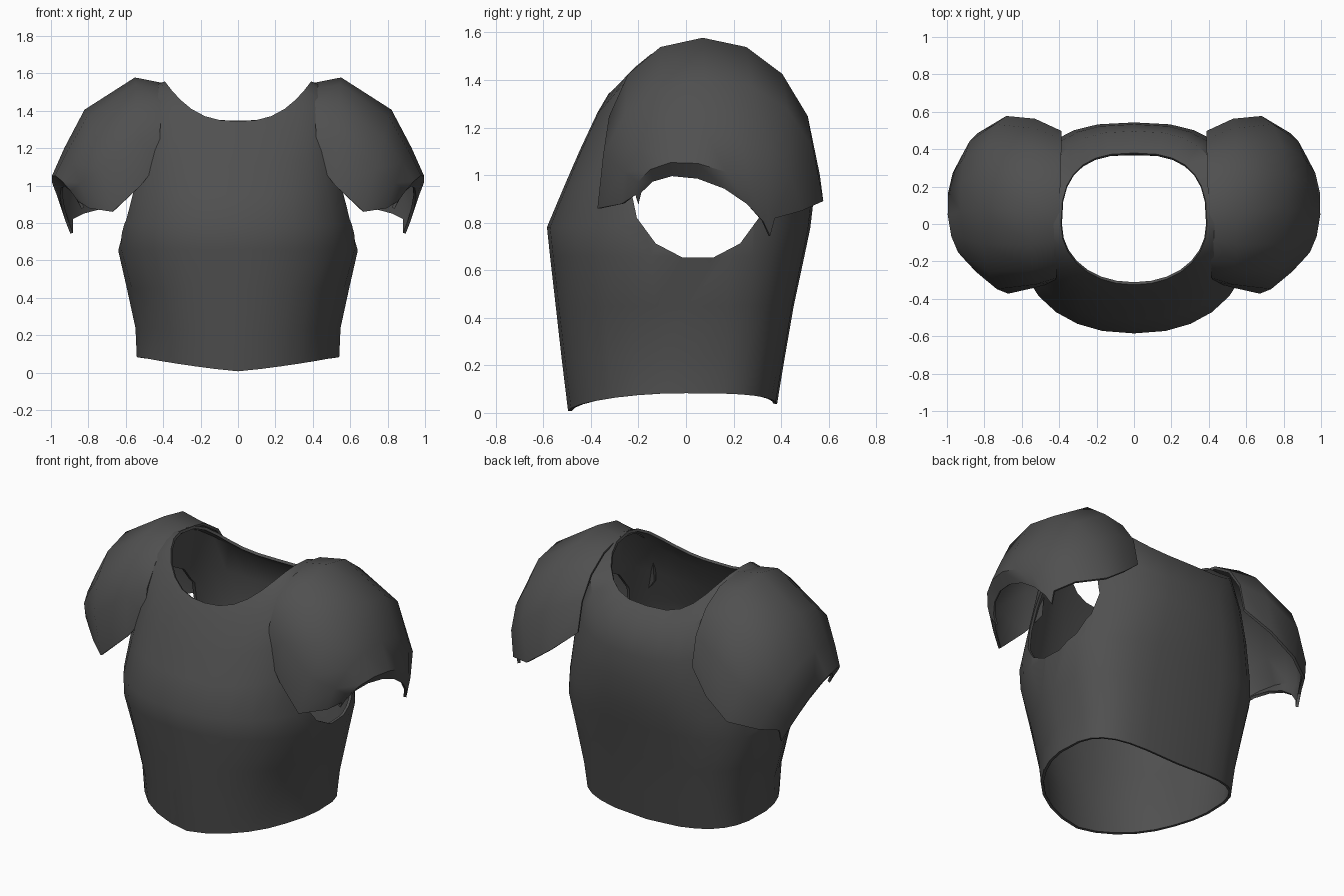
import bpy, bmesh, math
from mathutils import Vector

if "Cube" in bpy.data.objects:
    bpy.data.objects.remove(bpy.data.objects["Cube"])

dark = bpy.data.materials.new("dark grey armour")
dark.diffuse_color = (0.08, 0.08, 0.08, 1)
dark.use_nodes = True
dark.node_tree.nodes["Principled BSDF"].inputs["Base Color"].default_value = dark.diffuse_color


def grid_object(name, rows, closed):
    """Skin a list of point rows with quads."""
    bm = bmesh.new()
    vs = [[bm.verts.new(p) for p in row] for row in rows]
    n = len(rows[0])
    for a, b in zip(vs, vs[1:]):
        for i in range(n if closed else n - 1):
            j = (i + 1) % n
            bm.faces.new((a[i], a[j], b[j], b[i]))
    bmesh.ops.recalc_face_normals(bm, faces=bm.faces)
    me = bpy.data.meshes.new(name)
    bm.to_mesh(me)
    bm.free()
    me.materials.append(dark)
    ob = bpy.data.objects.new(name, me)
    bpy.context.collection.objects.link(ob)
    return ob


def thicken(ob):
    m = ob.modifiers.new("thickness", 'SOLIDIFY')
    m.thickness = 0.016
    m.offset = 0


def finish(ob, angle):
    """Apply all modifiers and smooth the surface."""
    bpy.ops.object.select_all(action='DESELECT')
    bpy.context.view_layer.objects.active = ob
    ob.select_set(True)
    for m in list(ob.modifiers):
        bpy.ops.object.modifier_apply(modifier=m.name)
    bpy.ops.object.shade_smooth_by_angle(angle=math.radians(angle))


def power(v, e):
    return math.copysign(abs(v) ** e, v)


# Torso shell: height, half width, front y, back y, side lift, front and back squareness, flank pinch
sections = [
    (0.008, 0.535, -0.488, 0.375, 0.075, 1.00, 0.60, 0.02),
    (0.22, 0.545, -0.514, 0.405, 0.02, 0.98, 0.60, 0.05),
    (0.45, 0.59, -0.540, 0.445, 0.00, 0.94, 0.64, 0.04),
    (0.66, 0.635, -0.564, 0.49, 0.00, 0.90, 0.68, 0.01),
    (0.78, 0.625, -0.577, 0.515, 0.01, 0.88, 0.72, 0.00),
    (0.95, 0.590, -0.505, 0.535, 0.08, 0.86, 0.75, 0.00),
    (1.10, 0.55, -0.440, 0.525, 0.17, 0.84, 0.75, 0.00),
    (1.26, 0.49, -0.365, 0.49, 0.25, 0.88, 0.75, 0.00),
    (1.340, 0.388, -0.318, 0.375, 0.21, 0.95, 0.75, 0.00),
]
SIDES = 28
rings = []
for k, (z, hx, yf, yb, lift, ef, eb, pinch) in enumerate(sections):
    ring = []
    for i in range(SIDES):
        a = math.tau * i / SIDES
        c, s = math.cos(a), math.sin(a)
        e, reach = (ef, -yf) if s < 0 else (eb, yb)
        rise = lift * abs(c) ** (1.2 if k < 2 else 2.5)
        if k == 0 and s > 0:                      # hem sits higher at the back
            rise = 0.03 + 0.045 * abs(c)
        # hollow between the front plate and the flank
        flank = math.atan2(-s, abs(c))
        r = 1 - pinch * math.exp(-((flank - 0.4) / 0.3) ** 2)
        ring.append((hx * power(c, e) * r, reach * power(s, e) * r, z + rise))
    rings.append(ring)
torso = grid_object("breastplate_shell", rings, True)
thicken(torso)

# Arm openings, cut straight through both sides
bpy.ops.mesh.primitive_cylinder_add(vertices=14, radius=1, depth=3, location=(0, 0.05, 0.955),
                                    rotation=(0, math.pi / 2, 0))
cutter = bpy.context.object
cutter.name = "arm_hole_cutter"
cutter.scale = (0.31, 0.285, 1)
cutter.hide_render = True
cutter.data.materials.append(dark)
cut = torso.modifiers.new("arm_holes", 'BOOLEAN')
cut.object = cutter
cut.operation = 'DIFFERENCE'
cut.solver = 'EXACT'
finish(torso, 50)
bpy.data.objects.remove(cutter, do_unlink=True)

# Shoulder guards: each hoop has a front, top and back point and an arch sharpness
hoops = [
    ((0.42, -0.30, 1.13), (0.40, 0.07, 1.54), (0.39, 0.49, 1.12), 0.90),
    ((0.52, -0.33, 1.00), (0.55, 0.07, 1.57), (0.53, 0.555, 1.00), 0.88),
    ((0.67, -0.365, 0.86), (0.815, 0.08, 1.40), (0.68, 0.57, 0.89), 0.88),
    ((0.79, -0.265, 0.88), (0.92, 0.07, 1.20), (0.83, 0.48, 0.85), 0.95),
    ((0.85, -0.21, 0.92), (0.988, 0.05, 1.05), (0.89, 0.37, 0.82), 1.20),
    ((0.83, -0.20, 0.88), (0.94, 0.05, 0.99), (0.89, 0.35, 0.745), 1.20),
]
STEPS = 8
for name, side in (("left_shoulder_guard", 1), ("right_shoulder_guard", -1)):
    rows = []
    for *hoop, sharp in hoops:
        f, t, b = (Vector(p) for p in hoop)
        row = []
        for i in range(STEPS + 1):
            a = math.pi * i / STEPS
            base = f.lerp(b, (1 - power(math.cos(a), 0.95)) / 2)
            p = base + (t - (f + b) / 2) * max(math.sin(a), 0) ** sharp
            row.append((p.x * side, p.y, p.z))
        rows.append(row)
    guard = grid_object(name, rows, False)
    thicken(guard)
    finish(guard, 50)
